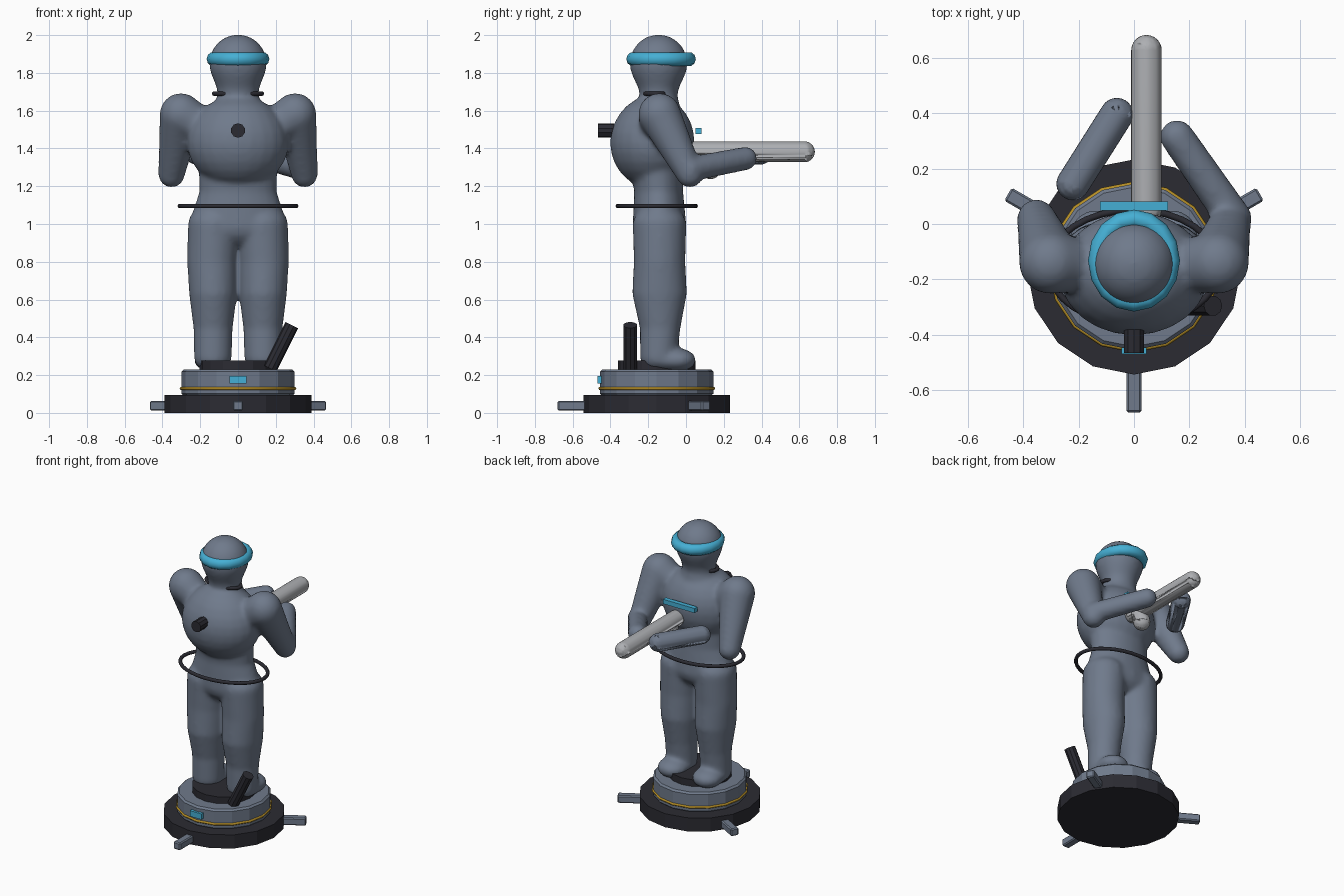
import bpy, bmesh, math
from mathutils import Vector, Matrix

cube = bpy.data.objects.get("Cube")
if cube:
    bpy.data.objects.remove(cube, do_unlink=True)

AXIS_Y = -0.155  # the base and figure stand behind the origin


def material(name, color):
    m = bpy.data.materials.new(name)
    m.use_nodes = True
    m.diffuse_color = (*color, 1)
    m.node_tree.nodes["Principled BSDF"].inputs["Base Color"].default_value = (*color, 1)
    return m


SLATE = material("slate_blue", (0.16, 0.195, 0.26))
DARK = material("charcoal", (0.024, 0.024, 0.032))
CYAN = material("cyan", (0.06, 0.43, 0.66))
GOLD = material("gold", (0.46, 0.27, 0.02))
LIGHT = material("light_grey", (0.42, 0.43, 0.45))


def make(name, bm, mat, smooth=False):
    bmesh.ops.recalc_face_normals(bm, faces=bm.faces)
    me = bpy.data.meshes.new(name)
    bm.to_mesh(me)
    bm.free()
    me.materials.append(mat)
    ob = bpy.data.objects.new(name, me)
    bpy.context.collection.objects.link(ob)
    for p in me.polygons:
        p.use_smooth = smooth
    return ob


def bevel(ob, width, segments=1):
    b = ob.modifiers.new("bevel", 'BEVEL')
    b.width, b.segments, b.limit_method = width, segments, 'ANGLE'
    return ob


def box(name, center, size, mat, angle=0.0):
    bm = bmesh.new()
    bmesh.ops.create_cube(bm, size=1, matrix=Matrix.Translation(center)
                          @ Matrix.Rotation(angle, 4, 'Z') @ Matrix.Diagonal((*size, 1)))
    return make(name, bm, mat)


def rod(name, a, b, r, sides, mat):
    a, b = Vector(a), Vector(b)
    d = b - a
    bm = bmesh.new()
    bmesh.ops.create_cone(bm, cap_ends=True, segments=sides, radius1=r, radius2=r, depth=d.length,
                          matrix=Matrix.Translation((a + b) / 2) @ d.to_track_quat('Z', 'Y').to_matrix().to_4x4())
    return make(name, bm, mat)


def ring(name, center, rx, ry, thick, mat, sides=32, height=1.0, tube=10):
    bm = bmesh.new()
    for i in range(sides):
        a = math.tau * i / sides
        for j in range(tube):
            t = math.tau * j / tube
            c = thick * math.cos(t)
            bm.verts.new((center[0] + (rx + c) * math.cos(a), center[1] + (ry + c) * math.sin(a),
                          center[2] + thick * height * math.sin(t)))
    bm.verts.ensure_lookup_table()
    for i in range(sides):
        n = (i + 1) % sides
        for j in range(tube):
            k = (j + 1) % tube
            bm.faces.new([bm.verts[q] for q in (i * tube + j, n * tube + j, n * tube + k, i * tube + k)])
    return make(name, bm, mat, True)


def chain(bm, blobs):
    """Wrap each neighbouring pair of ellipsoids (centre, radii) in a hull."""
    for pair in zip(blobs, blobs[1:]):
        part = bmesh.new()
        for center, radii in pair:
            radii = radii if isinstance(radii, tuple) else (radii,) * 3
            bmesh.ops.create_uvsphere(part, u_segments=24, v_segments=14, radius=1,
                                      matrix=Matrix.Translation(center) @ Matrix.Diagonal((*radii, 1)))
        res = bmesh.ops.convex_hull(part, input=part.verts)
        junk = set(res["geom_interior"]) | set(res["geom_unused"])
        bmesh.ops.delete(part, geom=[g for g in junk if isinstance(g, bmesh.types.BMVert)], context='VERTS')
        me = bpy.data.meshes.new("hull_part")
        part.to_mesh(me)
        part.free()
        bm.from_mesh(me)
        bpy.data.meshes.remove(me)


def capsule(name, a, b, r, mat):
    bm = bmesh.new()
    chain(bm, [(a, r), (b, r)])
    return make(name, bm, mat, True)


# Round pedestal
rod("base_disc", (0, AXIS_Y, 0), (0, AXIS_Y, 0.095), 0.388, 16, DARK)
bevel(rod("upper_disc", (0, AXIS_Y, 0.09), (0, AXIS_Y, 0.23), 0.3, 16, SLATE), 0.012)
ring("gold_trim", (0, AXIS_Y, 0.13), 0.3, 0.3, 0.009, GOLD, sides=16, tube=6)
rod("foot_plate", (0, AXIS_Y, 0.225), (0, AXIS_Y, 0.277), 0.205, 16, DARK)
for i, deg in enumerate((30, 150, 270)):
    a = math.radians(deg)
    pos = (0.44 * math.cos(a), AXIS_Y + 0.44 * math.sin(a), 0.038)
    bevel(box("stabiliser_%d" % (i + 1), pos, (0.17, 0.054, 0.052), SLATE, a), 0.007)
box("base_light", (0, -0.457, 0.175), (0.09, 0.025, 0.04), CYAN)
rod("lever", (0.17, -0.295, 0.235), (0.285, -0.295, 0.465), 0.037, 10, DARK)

# Body: torso, head, legs and upper arms fused into one smooth skin
bm = bmesh.new()
chain(bm, [((0, -0.18, 1.43), (0.27, 0.222, 0.24)), ((0, -0.175, 1.44), (0.265, 0.22, 0.24))])
chain(bm, [((0, -0.155, 1.33), (0.21, 0.14, 0.1)), ((0, -0.145, 1.17), (0.205, 0.13, 0.08)),
           ((0, -0.14, 0.99), (0.262, 0.142, 0.12))])
chain(bm, [((0, -0.15, 1.56), (0.15, 0.13, 0.1)), ((0, -0.145, 1.68), (0.108, 0.1, 0.05)),
           ((0, -0.145, 1.73), (0.115, 0.11, 0.05)), ((0, -0.145, 1.85), 0.153)])
for s in (-1, 1):
    chain(bm, [((s * 0.128, -0.14, 1.0), (0.137, 0.142, 0.1)), ((s * 0.137, -0.14, 0.8), (0.132, 0.137, 0.1)),
               ((s * 0.132, -0.14, 0.63), (0.127, 0.145, 0.06)), ((s * 0.132, -0.137, 0.45), (0.104, 0.108, 0.06)),
               ((s * 0.133, -0.145, 0.29), (0.1, 0.098, 0.07))])
    chain(bm, [((s * 0.133, -0.13, 0.28), (0.095, 0.09, 0.06)), ((s * 0.135, -0.045, 0.28), (0.098, 0.098, 0.062))])
    elbow = (s * 0.352, 0.02, 1.263)
    chain(bm, [((s * 0.2, -0.15, 1.52), 0.095), ((s * 0.302, -0.14, 1.58), 0.113), (elbow, 0.07)])
chain(bm, [((0.36, 0.02, 1.29), 0.066), ((0.155, 0.315, 1.347), 0.062)])
body = make("body", bm, SLATE, True)
remesh = body.modifiers.new("fuse", 'REMESH')
remesh.mode, remesh.voxel_size, remesh.use_smooth_shade = 'VOXEL', 0.014, True
soft = body.modifiers.new("soften", 'SMOOTH')
soft.factor, soft.iterations = 0.5, 8

# Separate supporting forearm
capsule("right_forearm", (-0.22, 0.145, 1.375), (-0.062, 0.395, 1.375), 0.06, SLATE)

# Carried tube with its grip
capsule("tube_barrel", (0.045, 0.05, 1.382), (0.045, 0.627, 1.382), 0.055, LIGHT)
capsule("tube_grip", (0.045, 0.11, 1.36), (0.045, 0.13, 1.293), 0.055, LIGHT)

# Worn equipment
ring("visor_band", (0, -0.132, 1.873), 0.132, 0.15, 0.034, CYAN, sides=16, height=1.1)
ring("collar_ring", (0, -0.16, 1.69), 0.126, 0.066, 0.012, DARK)
ring("belt_ring", (0, AXIS_Y, 1.095), 0.308, 0.206, 0.012, DARK)
rod("back_knob", (0, -0.465, 1.495), (0, -0.38, 1.495), 0.038, 10, DARK)
box("chest_bar", (0, 0.065, 1.493), (0.245, 0.032, 0.032), CYAN)
